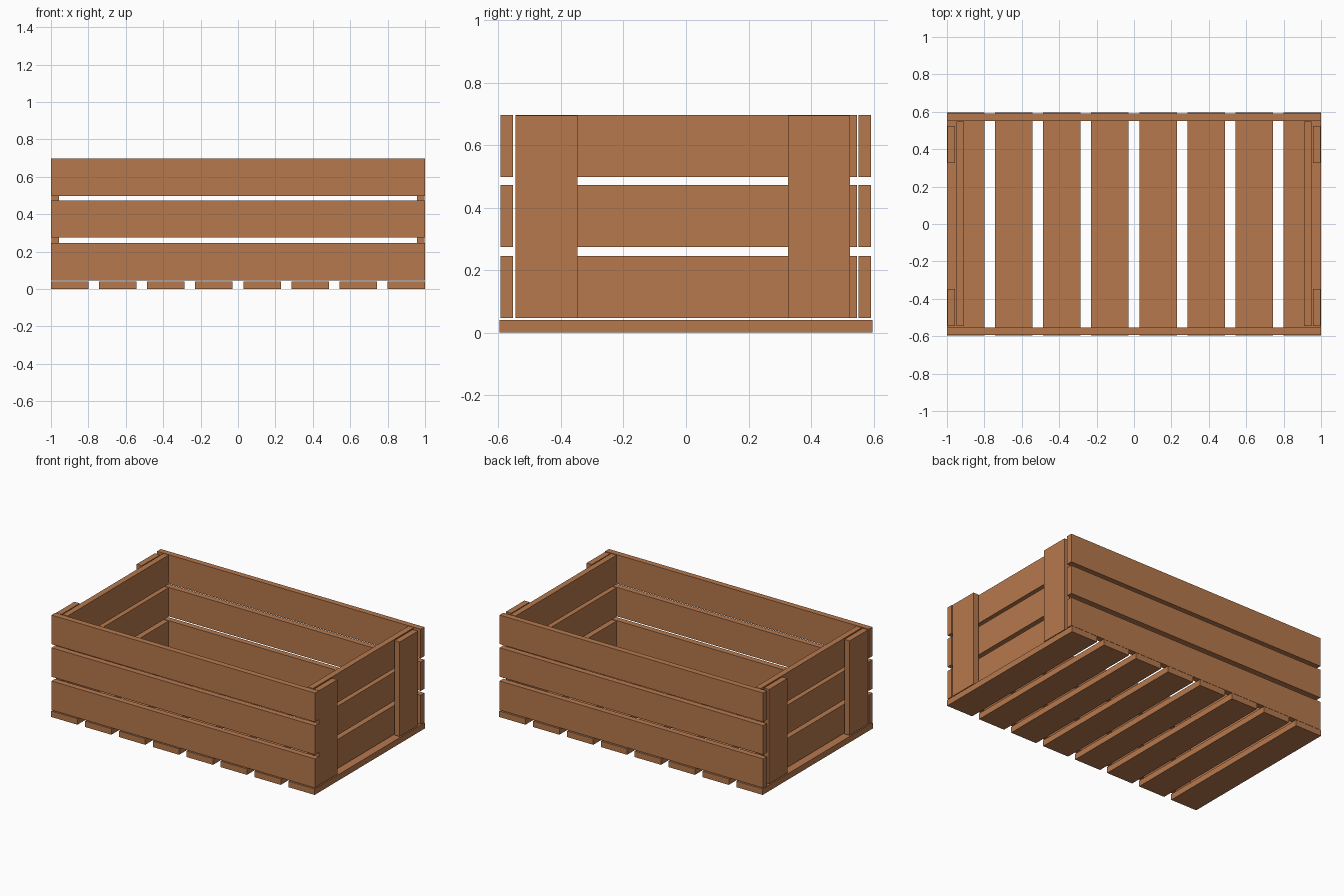
import bpy

cube = bpy.data.objects.get("Cube")
if cube:
    bpy.data.objects.remove(cube, do_unlink=True)

wood = bpy.data.materials.new("brown_wood")
wood.use_nodes = True
COLOUR = (0.47, 0.19, 0.075, 1)
wood.diffuse_color = COLOUR
wood.node_tree.nodes["Principled BSDF"].inputs["Base Color"].default_value = COLOUR


def plank(name, x, y, z):
    """Box spanning the (low, high) pairs x, y and z."""
    bpy.ops.mesh.primitive_cube_add(size=1)
    obj = bpy.context.object
    obj.name = name
    for v in obj.data.vertices:
        v.co = [s[0] if c < 0 else s[1] for c, s in zip(v.co, (x, y, z))]
    obj.data.materials.append(wood)
    return obj


# Floor slats running front to back
SLATS = 8
for i in range(SLATS):
    x = -0.9 + 1.8 * i / (SLATS - 1)
    plank(f"floor_slat_{i + 1}", (x - 0.1, x + 0.1), (-0.597, 0.597), (0, 0.041))

# Three rows of boards around the four walls
for row, low in enumerate((0.046, 0.274, 0.498), 1):
    z = (low, low + 0.199)
    plank(f"front_board_{row}", (-1, 1), (-0.593, -0.553), z)
    plank(f"back_board_{row}", (-1, 1), (0.552, 0.592), z)
    plank(f"left_end_board_{row}", (0.91, 0.95), (-0.546, 0.547), z)
    plank(f"right_end_board_{row}", (-0.95, -0.91), (-0.546, 0.547), z)

# Upright battens outside both ends
for name, y in (("front", (-0.546, -0.347)), ("back", (0.326, 0.525))):
    plank(f"left_{name}_batten", (0.958, 0.998), y, (0.047, 0.695))
    plank(f"right_{name}_batten", (-0.998, -0.958), y, (0.047, 0.695))
